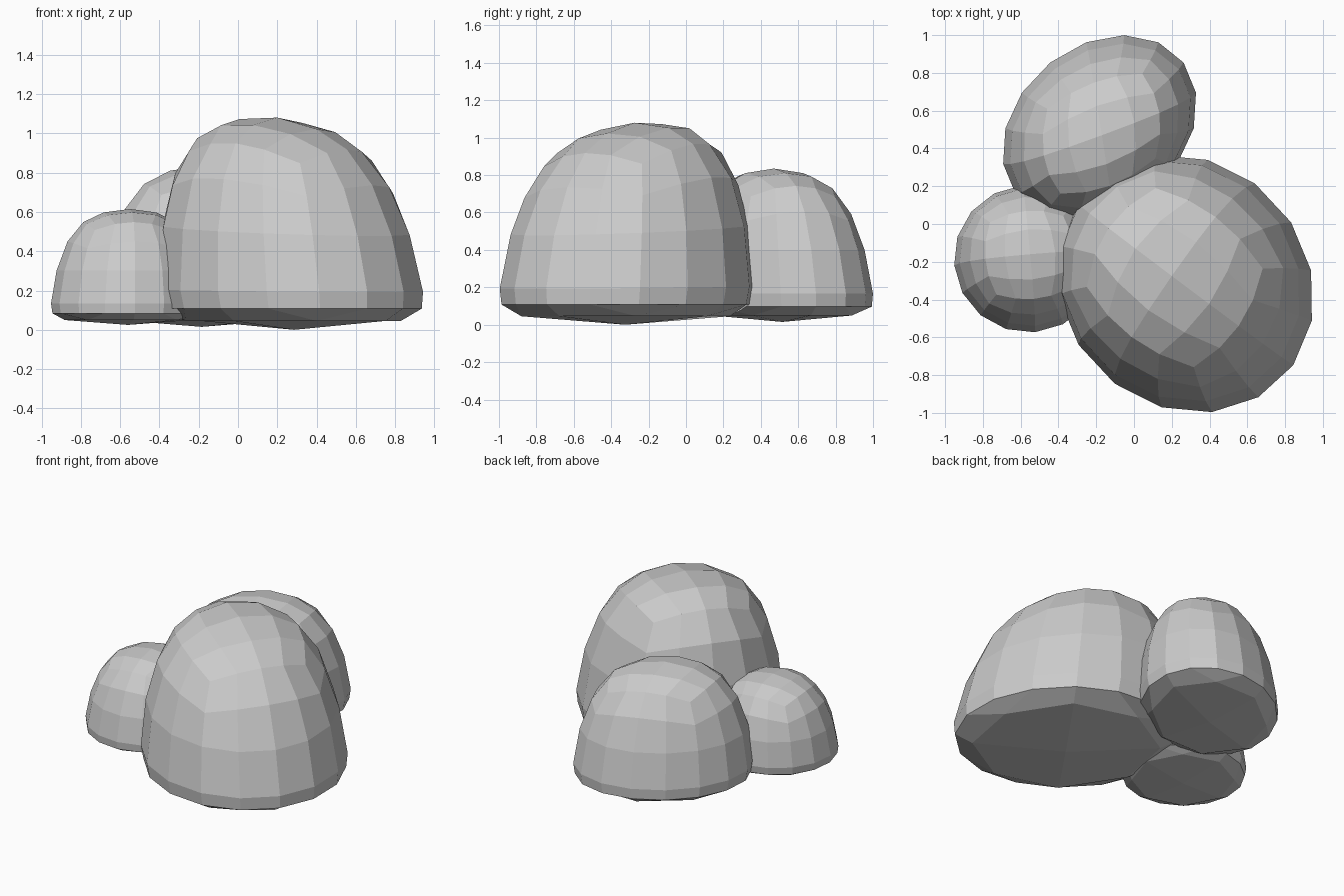
import bpy, bmesh, math

if "Cube" in bpy.data.objects:
    bpy.data.objects.remove(bpy.data.objects["Cube"])

# Dome profile: angle from the top pole, radius (of 1), height (of 1)
PROFILE = [(0, 0, 1.0), (11, .17, .993), (22.5, .34, .97), (34, .48, .937), (45, .60, .887),
           (56, .71, .81), (67.5, .80, .72), (79, .875, .61), (90, .935, .47),
           (112.5, 1.0, .185), (135, .98, .10), (157.5, .82, .042), (180, 0, 0)]


def profile_at(angle):
    for (a0, r0, z0), (a1, r1, z1) in zip(PROFILE, PROFILE[1:]):
        if angle <= a1 + 1e-4:
            t = (angle - a0) / (a1 - a0)
            return r0 + (r1 - r0) * t, z0 + (z1 - z0) * t
    return 0, 0


def boulder(name, base, top, radii, axis, z0, z1, turn, tilt=(0, 0)):
    """Flat-bottomed dome from a rounded cube, 4 faces per side."""
    bm = bmesh.new()
    bmesh.ops.create_cube(bm, size=2)
    bmesh.ops.subdivide_edges(bm, edges=bm.edges[:], cuts=3, use_grid_fill=True)
    ca, sa = math.cos(math.radians(axis)), math.sin(math.radians(axis))
    for v in bm.verts:
        x, y, z = (math.tan(c * math.pi / 4) for c in v.co)
        flat = math.hypot(x, y) if z > 0 else max(abs(x), abs(y))
        r, h = profile_at(math.degrees(math.atan2(flat, z)))
        a = math.atan2(y, x) + math.radians(turn - axis)
        px, py = radii[0] * r * math.cos(a), radii[1] * r * math.sin(a)
        dx, dy = px * ca - py * sa, px * sa + py * ca
        # lean the dome from its base centre to its top centre, and tilt its crown
        cx = base[0] + (top[0] - base[0]) * h
        cy = base[1] + (top[1] - base[1]) * h
        lift = max(0, h - .1) * (tilt[0] * dx + tilt[1] * dy)
        v.co = (cx + dx, cy + dy, z0 + (z1 - z0) * h + lift)
    bmesh.ops.recalc_face_normals(bm, faces=bm.faces[:])
    me = bpy.data.meshes.new(name)
    bm.to_mesh(me)
    bm.free()
    ob = bpy.data.objects.new(name, me)
    bpy.context.collection.objects.link(ob)
    return ob


# Three overlapping boulders
boulder("large_boulder", (.285, -.325), (.20, -.275), (.72, .645), -45, 0, 1.08, -36, (-.08, .09))
boulder("back_boulder", (-.185, .515), (-.17, .47), (.565, .435), 40, .015, .835, 15)
boulder("small_boulder", (-.56, -.19), (-.55, -.16), (.395, .39), 0, .025, .615, 5)
